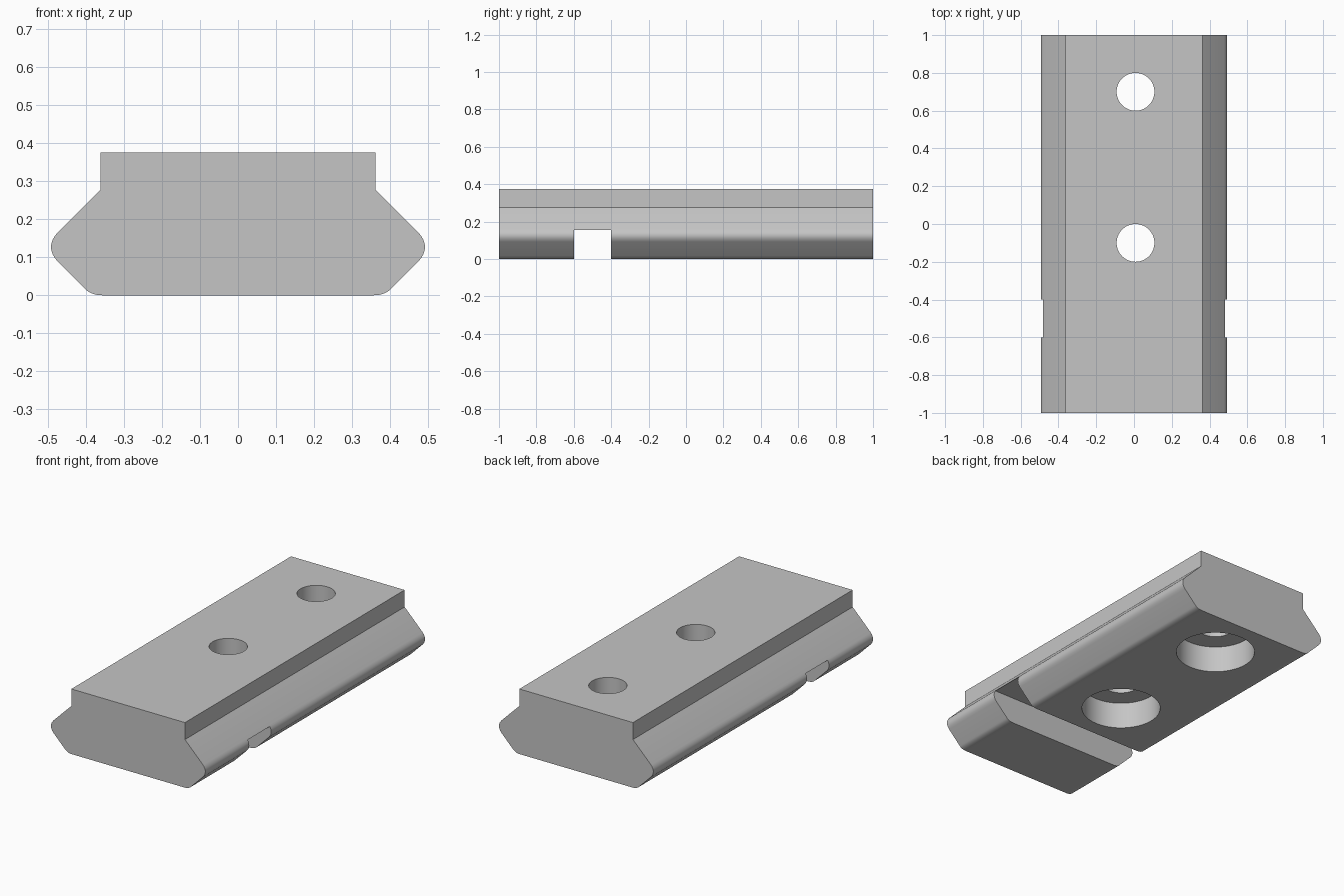
import bpy, bmesh, math

if "Cube" in bpy.data.objects:
    bpy.data.objects.remove(bpy.data.objects["Cube"])

grey = bpy.data.materials.new("light_grey")
grey.diffuse_color = (0.56, 0.56, 0.56, 1)
grey.use_nodes = True
grey.node_tree.nodes["Principled BSDF"].inputs["Base Color"].default_value = grey.diffuse_color


def arc(a, c, b, n=8):
    """Rounded corner from a to b, pulled towards corner c."""
    pts = []
    for i in range(n + 1):
        t = i / n
        pts.append(tuple((1 - t) ** 2 * a[k] + 2 * t * (1 - t) * c[k] + t * t * b[k]
                         for k in range(2)))
    return pts


def new_object(name, bm):
    bmesh.ops.recalc_face_normals(bm, faces=bm.faces)
    mesh = bpy.data.meshes.new(name)
    bm.to_mesh(mesh)
    bm.free()
    obj = bpy.data.objects.new(name, mesh)
    bpy.context.collection.objects.link(obj)
    mesh.materials.append(grey)
    return obj


def cylinder(name, x, y, z0, z1, r):
    bpy.ops.mesh.primitive_cylinder_add(vertices=64, radius=r, depth=z1 - z0,
                                        location=(x, y, (z0 + z1) / 2))
    obj = bpy.context.object
    obj.name = name
    obj.data.materials.append(grey)
    return obj


# Slot nut body: half profile mirrored, then extruded along y
half = arc((0.355, 0), (0.388, 0), (0.403, 0.018))
half += arc((0.477, 0.092), (0.507, 0.127), (0.477, 0.162))
half += [(0.362, 0.277), (0.362, 0.375)]
profile = half + [(-x, z) for x, z in reversed(half)]
bm = bmesh.new()
face = bm.faces.new([bm.verts.new((x, -1, z)) for x, z in profile])
ext = bmesh.ops.extrude_face_region(bm, geom=[face])
bmesh.ops.translate(bm, vec=(0, 2, 0),
                    verts=[v for v in ext["geom"] if isinstance(v, bmesh.types.BMVert)])
body = new_object("slot_nut_body", bm)

# Cutters: two stepped holes and a cross groove in the underside
cutters = []
for y in (0.7, -0.1):
    cutters.append(cylinder("counterbore_cutter", 0.008, y, -0.1, 0.155, 0.213))
    cutters.append(cylinder("hole_cutter", 0.008, y, 0.1, 0.5, 0.1))
bpy.ops.mesh.primitive_cube_add(size=1, location=(0, -0.5, 0.0275))
groove = bpy.context.object
groove.name = "groove_cutter"
groove.scale = (1.4, 0.2, 0.255)
groove.data.materials.append(grey)
cutters.append(groove)

bpy.ops.object.select_all(action='DESELECT')
bpy.context.view_layer.objects.active = body
body.select_set(True)
for cutter in cutters:
    cutter.hide_render = True
    mod = body.modifiers.new("cut", 'BOOLEAN')
    mod.operation = 'DIFFERENCE'
    mod.solver = 'EXACT'
    mod.object = cutter
    bpy.ops.object.modifier_apply(modifier=mod.name)
for cutter in cutters:
    bpy.data.objects.remove(cutter)

# Smooth rounded edges and hole walls, keep the rest crisp
bpy.ops.object.shade_smooth_by_angle(angle=math.radians(25))
